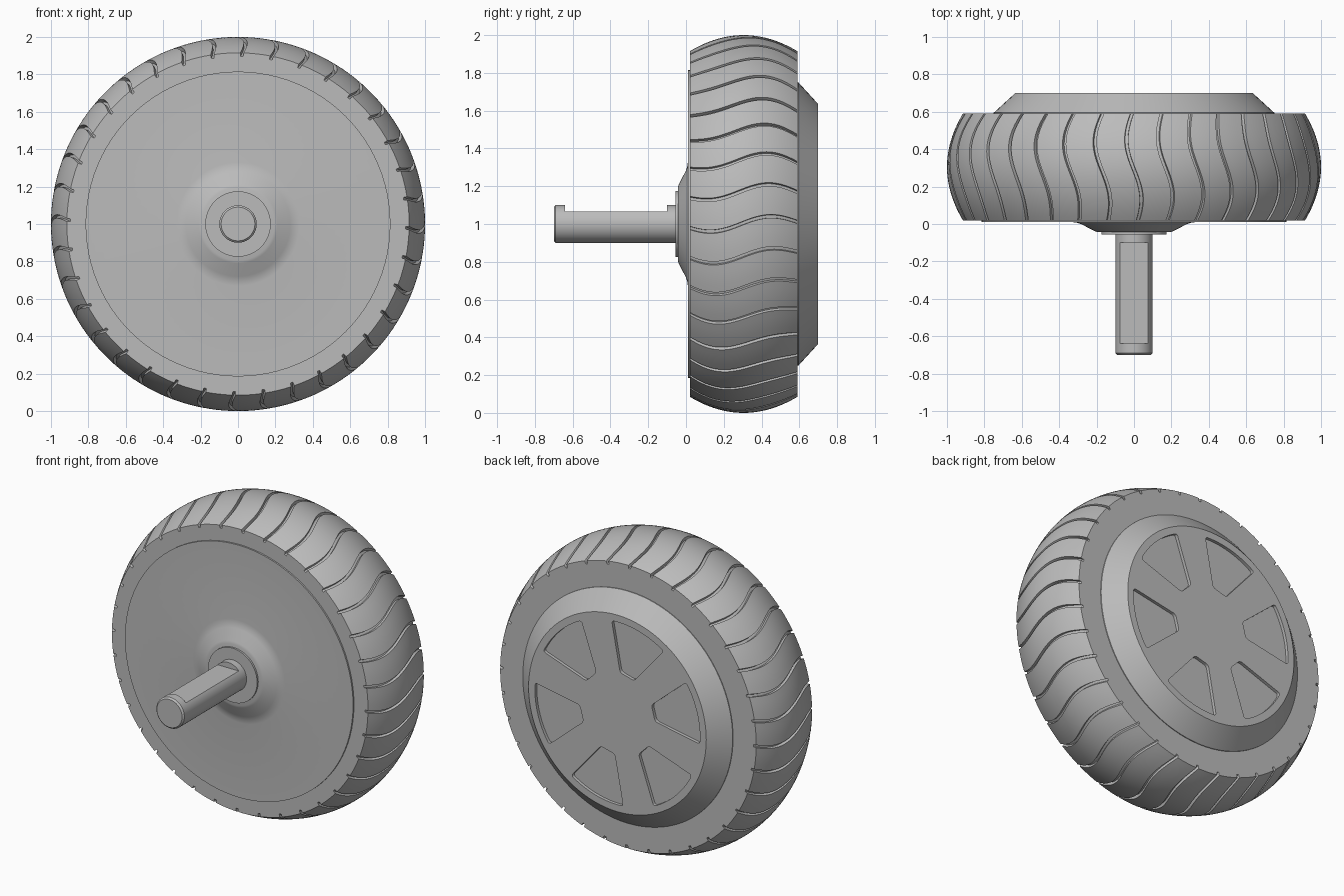
import bpy, bmesh
from math import sin, cos, pi, radians

cube = bpy.data.objects.get("Cube")
if cube:
    bpy.data.objects.remove(cube, do_unlink=True)

CENTRE = 1.0  # axle height

grey = bpy.data.materials.new("plain grey")
grey.use_nodes = True
grey.diffuse_color = (0.5, 0.5, 0.5, 1)
grey.node_tree.nodes["Principled BSDF"].inputs["Base Color"].default_value = grey.diffuse_color


def polar(r, a, y):
    return (r * cos(a), y, CENTRE + r * sin(a))


def finish(bm, name):
    bmesh.ops.recalc_face_normals(bm, faces=bm.faces[:])
    mesh = bpy.data.meshes.new(name)
    bm.to_mesh(mesh)
    bm.free()
    mesh.materials.append(grey)
    obj = bpy.data.objects.new(name, mesh)
    bpy.context.collection.objects.link(obj)
    return obj


def activate(obj):
    bpy.ops.object.select_all(action='DESELECT')
    obj.select_set(True)
    bpy.context.view_layer.objects.active = obj


def smooth(obj, angle=28):
    activate(obj)
    bpy.ops.object.shade_smooth_by_angle(angle=radians(angle))


def bridge(bm, rings):
    for a, b in zip(rings, rings[1:]):
        n = len(a)
        for i in range(n):
            bm.faces.new((a[i], a[(i + 1) % n], b[(i + 1) % n], b[i]))


def lathe(name, profile, segments=96):
    """Solid of revolution about the axle; profile is (radius, y), flat ends."""
    bm = bmesh.new()
    rings = [[bm.verts.new(polar(r, 2 * pi * i / segments, y)) for i in range(segments)]
             for r, y in profile]
    bridge(bm, rings)
    bm.faces.new(rings[0])
    bm.faces.new(rings[-1])
    return finish(bm, name)


def cut(obj, cutter):
    cutter.hide_render = True
    mod = obj.modifiers.new("cut", 'BOOLEAN')
    mod.operation = 'DIFFERENCE'
    mod.solver = 'EXACT'
    mod.object = cutter
    activate(obj)
    bpy.ops.object.modifier_apply(modifier=mod.name)
    bpy.data.objects.remove(cutter, do_unlink=True)


# Tyre: crowned tread with wavy cross grooves
FRONT, BACK, GROOVES, ROWS, DEPTH = 0.02, 0.59, 36, 28, 0.02
pitch = 2 * pi / GROOVES
# Column offsets in one pitch, paired with whether they lie on the groove floor
columns = [(-0.055, 0), (-0.045, 1), (0.045, 1), (0.055, 0), (0.28, 0), (0.5, 0), (0.72, 0)]


def wave(y):
    return 0.042 * sin(2 * pi * (y - 0.29) / 0.66)


def tyre_ring(bm, r, y, depth=0):
    return [bm.verts.new(polar(r - depth * low, (g + c) * pitch + wave(y), y))
            for g in range(GROOVES) for c, low in columns]


bm = bmesh.new()
rings = [tyre_ring(bm, 0.7, FRONT), tyre_ring(bm, 0.885, FRONT)]
for k in range(ROWS + 1):
    t = k / ROWS
    crown = 1 - 0.085 * (2 * t - 1) ** 2
    rings.append(tyre_ring(bm, crown, FRONT + (BACK - FRONT) * t, DEPTH))
rings += [tyre_ring(bm, 0.885, BACK), tyre_ring(bm, 0.7, BACK)]
rings.append(rings[0])
bridge(bm, rings)
smooth(finish(bm, "tyre"))

# Front plate with a soft flare up to the axle boss
smooth(lathe("front_plate", [(0.815, 0.1), (0.815, 0.01), (0.33, 0.01), (0.305, 0.007),
                             (0.28, -0.002), (0.21, -0.038), (0.195, -0.043), (0.1, -0.043)]))
smooth(lathe("axle_collar", [(0.175, -0.02), (0.175, -0.055), (0.09, -0.055)]))

# Axle with chamfered end and a flat milled on top
axle = lathe("axle", [(0.1, 0.0), (0.1, -0.69), (0.09, -0.7)], 64)
bm = bmesh.new()
bmesh.ops.create_cube(bm, size=1)
for v in bm.verts:
    v.co = (v.co.x * 0.3, -0.37 + v.co.y * 0.54, CENTRE + 0.165 + v.co.z * 0.2)
cut(axle, finish(bm, "flat_cutter"))
smooth(axle)

# Rear motor cover with six rounded wedge pockets
cover = lathe("rear_cover", [(0.75, 0.5), (0.75, 0.595), (0.635, 0.7)])
bm = bmesh.new()
for k in range(6):
    mid = radians(105 + 60 * k)
    # Wedge outline: an outer arc and a narrow inner end
    outline = [(0.59, radians(d)) for d in range(-19, 20, 2)]
    outline += [(0.27, radians(11)), (0.27, radians(-11))]
    low, high = ([bm.verts.new(polar(r, mid + a, y)) for r, a in outline] for y in (0.68, 0.75))
    bridge(bm, [low, high])
    bm.faces.new(low)
    bm.faces.new(high)
    corners = [bm.edges.get((low[i], high[i])) for i in (0, -3, -2, -1)]
    bmesh.ops.bevel(bm, geom=corners, offset=0.017, offset_type='OFFSET',
                    segments=4, affect='EDGES', profile=0.5)
cut(cover, finish(bm, "pocket_cutter"))
smooth(cover)
